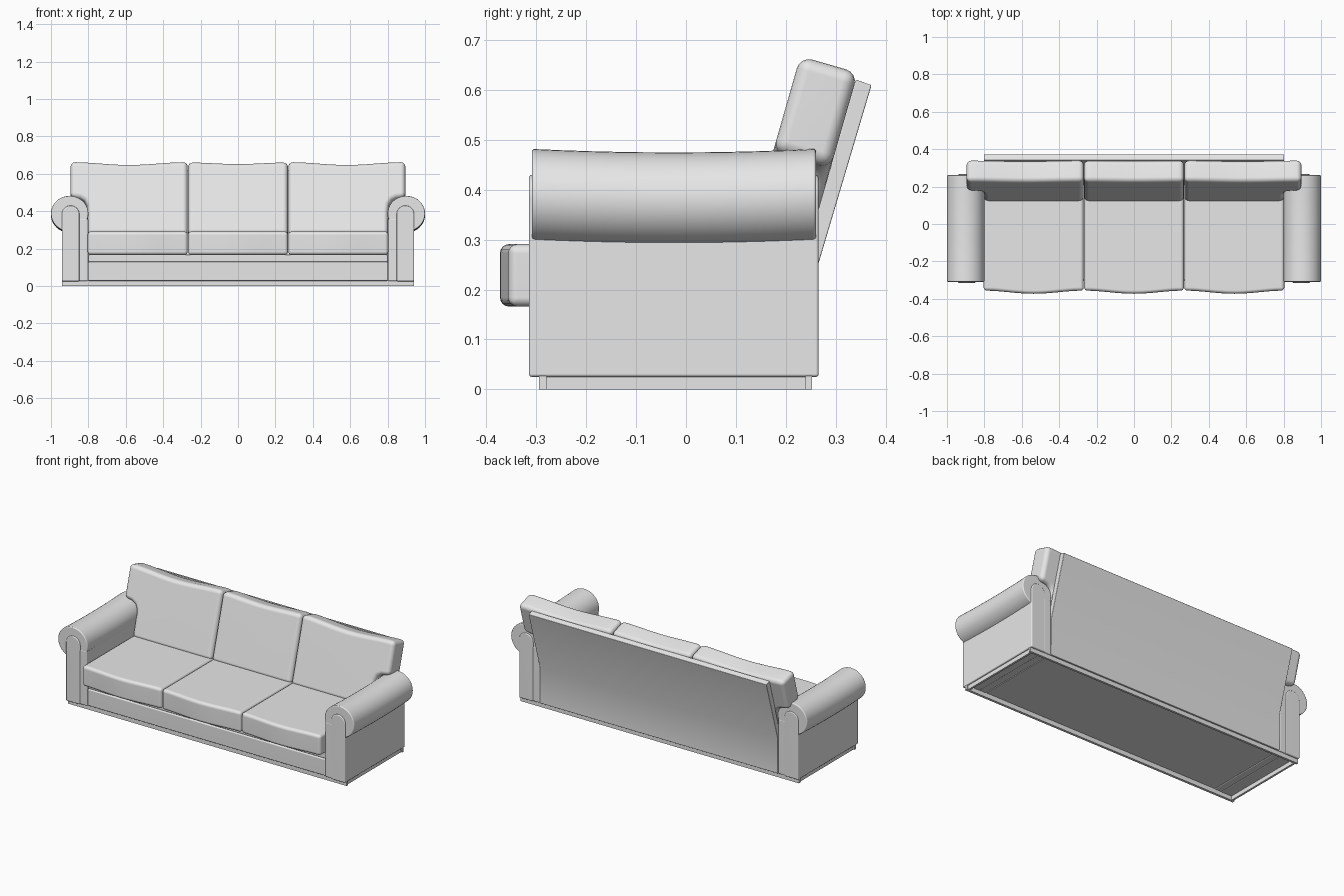
import bpy, bmesh, math
from mathutils import Vector

cube = bpy.data.objects.get("Cube")
if cube:
    bpy.data.objects.remove(cube)

fabric = bpy.data.materials.new("grey_fabric")
fabric.use_nodes = True
GREY = (0.8, 0.8, 0.8, 1)
fabric.diffuse_color = GREY
fabric.node_tree.nodes["Principled BSDF"].inputs["Base Color"].default_value = GREY


def prism(name, outline, d0, d1, place, bevel=0.0, steps=1):
    """Sweep a 2D outline from depth d0 to d1; place(a, b, d) gives the 3D point."""
    bm = bmesh.new()
    rings = []
    for i in range(steps + 1):
        d = d0 + (d1 - d0) * i / steps
        rings.append([bm.verts.new(place(a, b, d)) for a, b in outline])
    n = len(outline)
    for r, q in zip(rings, rings[1:]):
        for i in range(n):
            j = (i + 1) % n
            bm.faces.new((r[i], r[j], q[j], q[i]))
    bm.faces.new(rings[0])
    bm.faces.new(rings[-1])
    bmesh.ops.recalc_face_normals(bm, faces=bm.faces)
    if bevel:
        sharp = [e for e in bm.edges if e.calc_face_angle(0) > math.radians(45)]
        bmesh.ops.bevel(bm, geom=sharp, offset=bevel, segments=4, profile=0.5,
                        affect='EDGES', clamp_overlap=False)
        bmesh.ops.recalc_face_normals(bm, faces=bm.faces)
    mesh = bpy.data.meshes.new(name)
    bm.to_mesh(mesh)
    bm.free()
    mesh.materials.append(fabric)
    ob = bpy.data.objects.new(name, mesh)
    bpy.context.collection.objects.link(ob)
    bpy.ops.object.select_all(action='DESELECT')
    ob.select_set(True)
    bpy.context.view_layer.objects.active = ob
    bpy.ops.object.shade_smooth_by_angle(angle=math.radians(35))
    wn = ob.modifiers.new("even_shading", 'WEIGHTED_NORMAL')
    wn.keep_sharp = True
    return ob


def box(name, x, y, z, bevel=0.0):
    rect = [(x[0], y[0]), (x[1], y[0]), (x[1], y[1]), (x[0], y[1])]
    return prism(name, rect, z[0], z[1], lambda a, b, d: (a, b, d), bevel)


def arc(x, z, rx, rz, start, end, count):
    angles = [math.radians(start + (end - start) * i / count) for i in range(count + 1)]
    return [(x + rx * math.cos(t), z + rz * math.sin(t)) for t in angles]


def bow(x0, x1, base, amount, count=12):
    """Points from x0 to x1 curving away from the base by the amount at mid-span."""
    ts = [i / count for i in range(count + 1)]
    return [(x0 + (x1 - x0) * t, base + amount * math.sin(math.pi * t) ** 2) for t in ts]


# Plinth: open frame of thin boards
box("plinth_front", (-0.94, 0.94), (-0.295, -0.28), (0, 0.03))
box("plinth_back", (-0.94, 0.94), (0.24, 0.253), (0, 0.03))
for side, s in (("left", 1), ("right", -1)):
    box("plinth_" + side, sorted((s * 0.92, s * 0.932)), (-0.28, 0.24), (0, 0.03))

# Seat base with the leaning back board
box("front_rail", (-0.802, 0.802), (-0.306, -0.25), (0.028, 0.13), 0.006)
box("upper_rail", (-0.802, 0.802), (-0.298, -0.25), (0.13, 0.168), 0.004)
frame = [(-0.28, 0.026), (0.262, 0.026), (0.265, 0.25), (0.372, 0.61),
         (0.34, 0.621), (0.21, 0.168), (-0.28, 0.168)]
prism("back_frame", frame, -0.803, 0.803, lambda a, b, d: (d, a, b), 0.003)

# Arms: arched panel, inner panel and sagging roll
arch = [(0.942, 0.025)] + arc(0.895, 0.383, 0.047, 0.047, 0, 180, 16) + [(0.848, 0.025)]
roll = arc(0.9, 0.387, 0.1, 0.095, 0, 360, 40)[:-1]
for side, s in (("left", 1), ("right", -1)):
    prism(side + "_arm_panel", arch, -0.315, 0.266,
          lambda a, b, d: (s * a, d, b), 0.006)
    box(side + "_arm_inner", sorted((s * 0.804, s * 0.852)), (-0.31, 0.262),
        (0.026, 0.36), 0.006)
    prism(side + "_arm_roll", roll, -0.309, 0.261,
          lambda a, b, d: (s * a, d, b - 0.007 * (1 - ((d + 0.024) / 0.285) ** 2)),
          0.006, steps=10)

# Seat cushions with bowed fronts
for name, x0, x1 in (("right", -0.804, -0.269), ("middle", -0.267, 0.267),
                     ("left", 0.269, 0.804)):
    plan = bow(x0, x1, -0.356, -0.017) + [(x1, 0.2), (x0, 0.2)]
    prism(name + "_seat_cushion", plan, 0.166, 0.291, lambda a, b, d: (a, b, d), 0.018)

# Back cushions: outlines on a plane leaning back, outer ones notched over the arms
LEAN = math.radians(16)
UP = Vector((0, math.sin(LEAN), math.cos(LEAN)))
BACK = Vector((0, math.cos(LEAN), -math.sin(LEAN)))
FOOT = Vector((0, 0.118, 0.28))


def leaning(s):
    return lambda a, b, d: Vector((s * a, 0, 0)) + FOOT + UP * b + BACK * d


middle = [(-0.267, 0), (0.267, 0)] + bow(0.267, -0.267, 0.402, -0.009)
prism("middle_back_cushion", middle, 0, 0.12, leaning(1), 0.025)
notch = [(0.803, 0.13), (0.808, 0.165), (0.822, 0.188), (0.845, 0.2), (0.895, 0.207)]
outer = [(0.269, 0), (0.803, 0)] + notch + bow(0.895, 0.269, 0.404, -0.016)
for side, s in (("left", 1), ("right", -1)):
    prism(side + "_back_cushion", outer, 0, 0.12, leaning(s), 0.025)
